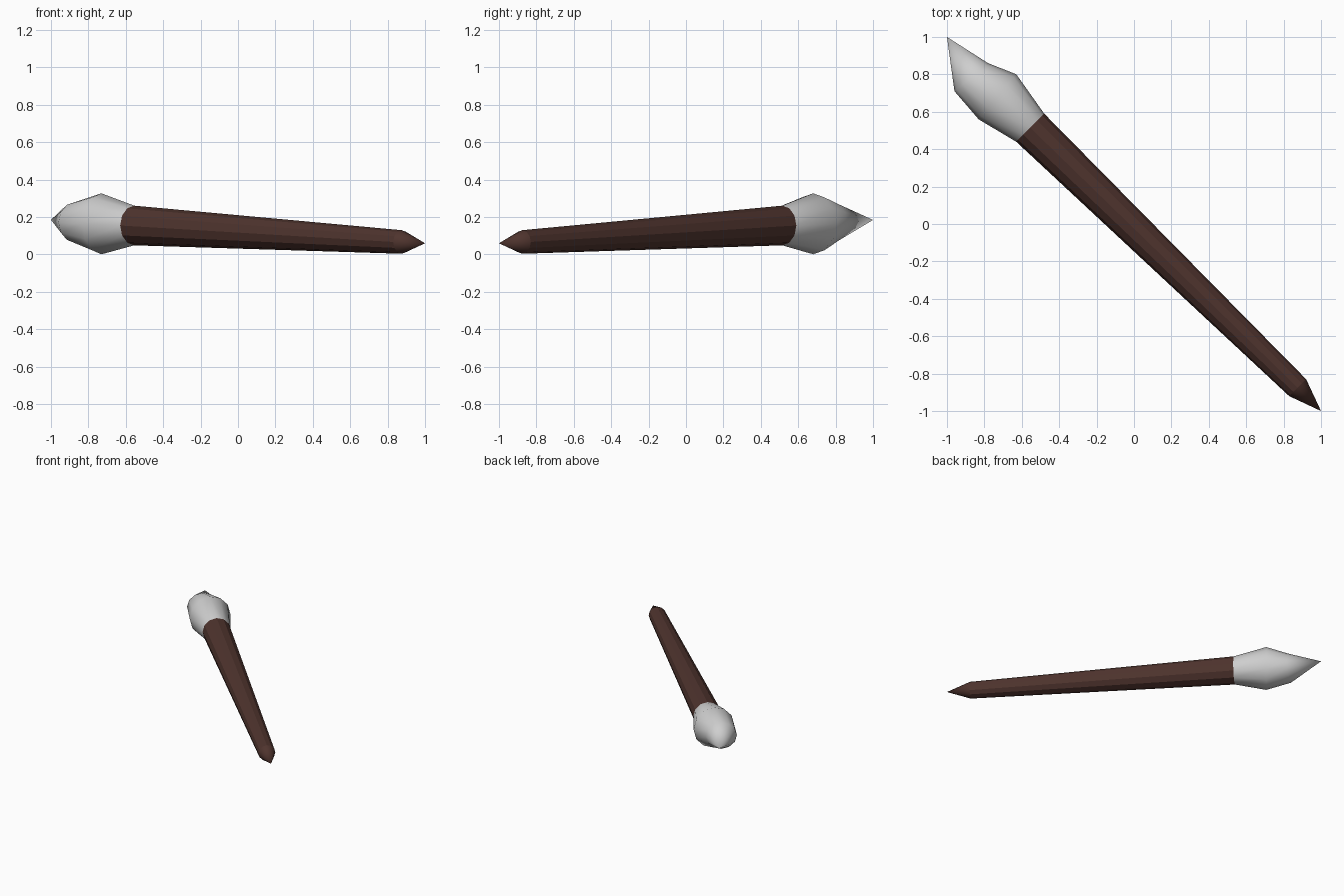
import bpy, bmesh, math
from mathutils import Vector

if "Cube" in bpy.data.objects:
    bpy.data.objects.remove(bpy.data.objects["Cube"])

SIDES = 12


def material(name, rgb):
    m = bpy.data.materials.new(name)
    m.diffuse_color = (*rgb, 1.0)
    m.use_nodes = True
    m.node_tree.nodes["Principled BSDF"].inputs["Base Color"].default_value = m.diffuse_color
    return m


def loft(name, rings, tip, mat, smooth_body):
    """Skin rings (centre, side direction, side radius, height radius) and close them at a tip."""
    bm = bmesh.new()
    loops = []
    for centre, side, r_side, r_up in rings:
        u = Vector((*side, 0)).normalized()
        loops.append([bm.verts.new(Vector(centre)
                      + u * r_side * math.cos(2 * math.pi * i / SIDES)
                      + Vector((0, 0, r_up * math.sin(2 * math.pi * i / SIDES))))
                      for i in range(SIDES)])
    for a, b in zip(loops, loops[1:]):
        for i in range(SIDES):
            j = (i + 1) % SIDES
            bm.faces.new((a[i], a[j], b[j], b[i])).smooth = smooth_body
    end = bm.verts.new(tip)
    last = loops[-1]
    for i in range(SIDES):
        bm.faces.new((last[i], last[(i + 1) % SIDES], end)).smooth = True
    bm.faces.new(loops[0])
    bmesh.ops.recalc_face_normals(bm, faces=bm.faces)
    mesh = bpy.data.meshes.new(name)
    bm.to_mesh(mesh)
    bm.free()
    mesh.materials.append(mat)
    obj = bpy.data.objects.new(name, mesh)
    bpy.context.collection.objects.link(obj)
    return obj


brown = material("dark brown wood", (0.078, 0.034, 0.027))
grey = material("light grey bristle", (0.62, 0.62, 0.62))

# Tapered handle with a pointed end
loft("handle",
     [((-0.555, 0.515, 0.155), (1, 1), 0.106, 0.106),
      ((0.875, -0.875, 0.067), (1, 1), 0.064, 0.063)],
     (1, -1, 0.06), brown, False)

# Bulging bristle head drawn out to a point
loft("bristles",
     [((-0.555, 0.515, 0.155), (1, 1), 0.106, 0.106),
      ((-0.73, 0.68, 0.164), (0.20, 0.24), 0.157, 0.163),
      ((-0.87, 0.785, 0.172), (0.18, 0.15), 0.117, 0.108)],
     (-1, 1, 0.185), grey, True)
